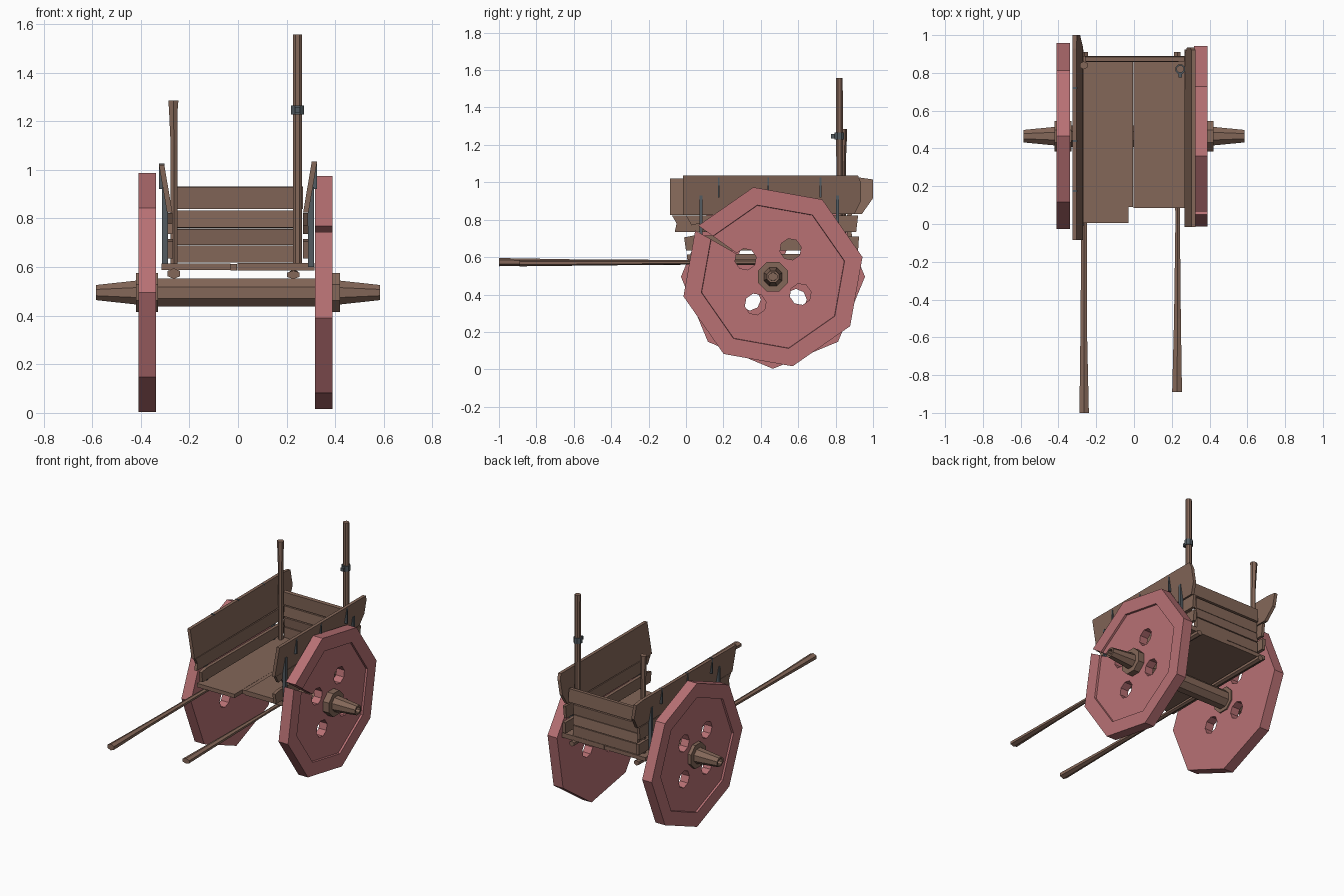
import bpy, bmesh, math
from mathutils import Matrix, Vector

if "Cube" in bpy.data.objects:
    bpy.data.objects.remove(bpy.data.objects["Cube"])


def material(name, col):
    m = bpy.data.materials.new(name)
    m.diffuse_color = (*col, 1)
    m.use_nodes = True
    m.node_tree.nodes["Principled BSDF"].inputs["Base Color"].default_value = m.diffuse_color
    return m


WOOD = material("brown wood", (0.23, 0.135, 0.098))
RED = material("faded red wood", (0.48, 0.165, 0.175))
IRON = material("dark iron", (0.085, 0.105, 0.12))
CY, CZ = 0.465, 0.495      # axle centre


def add(name, bm, mat):
    bmesh.ops.recalc_face_normals(bm, faces=bm.faces)
    me = bpy.data.meshes.new(name)
    bm.to_mesh(me)
    bm.free()
    me.materials.append(mat)
    ob = bpy.data.objects.new(name, me)
    bpy.context.collection.objects.link(ob)
    return ob


def slab(name, pts, x0, x1, mat=WOOD, lean=0.0):
    """Outline in y,z given a thickness in x; can lean outward with height."""
    bm = bmesh.new()
    zb = min(p[1] for p in pts)
    a = [bm.verts.new((x0 + lean * (z - zb), y, z)) for y, z in pts]
    b = [bm.verts.new((x1 + lean * (z - zb), y, z)) for y, z in pts]
    bm.faces.new(a)
    bm.faces.new(b)
    for i in range(len(a)):
        j = (i + 1) % len(a)
        bm.faces.new((a[i], a[j], b[j], b[i]))
    return add(name, bm, mat)


def box(name, lo, hi, mat=WOOD, tilt=0.0):
    ob = slab(name, [(lo[1], lo[2]), (hi[1], lo[2]), (hi[1], hi[2]), (lo[1], hi[2])], lo[0], hi[0], mat)
    if tilt:
        c = (Vector(lo) + Vector(hi)) / 2
        ob.data.transform(Matrix.Translation(c) @ Matrix.Rotation(tilt, 4, 'X') @ Matrix.Translation(-c))
    return ob


def beam(name, axis, stations, n=6, mat=WOOD, inset=0.0):
    """Loft of n-sided rings; station = (centre, half size u, half size v)."""
    bm = bmesh.new()
    rings = []
    for c, hu, hv in stations:
        ring = []
        for k in range(n):
            t = 2 * math.pi * (k + 0.5) / n
            s = 1 / math.cos(math.pi / n)
            u, v = hu * s * math.cos(t), hv * s * math.sin(t)
            off = {'x': (0, u, v), 'y': (u, 0, v), 'z': (u, v, 0)}[axis]
            ring.append(bm.verts.new(Vector(c) + Vector(off)))
        rings.append(ring)
    for r, q in zip(rings, rings[1:]):
        for k in range(n):
            bm.faces.new((r[k], r[(k + 1) % n], q[(k + 1) % n], q[k]))
    bm.faces.new(rings[0])
    cap = bm.faces.new(rings[-1])
    if inset:      # hollow end
        bmesh.ops.recalc_face_normals(bm, faces=bm.faces)
        bmesh.ops.inset_individual(bm, faces=[cap], thickness=inset, depth=0)
        bmesh.ops.inset_individual(bm, faces=[cap], thickness=0.001, depth=-0.03)
    return add(name, bm, mat)


def cut(ob, cutter):
    m = ob.modifiers.new("cut", 'BOOLEAN')
    m.operation, m.solver, m.object = 'DIFFERENCE', 'EXACT', cutter
    dg = bpy.context.evaluated_depsgraph_get()
    me = bpy.data.meshes.new_from_object(ob.evaluated_get(dg))
    ob.modifiers.clear()
    ob.data = me
    bpy.data.objects.remove(cutter)


def disc(bm, r, depth, y=0, z=0):
    mat = Matrix.Translation((0, y, z)) @ Matrix.Rotation(math.pi / 2, 4, 'Y')
    bmesh.ops.create_cone(bm, cap_ends=True, segments=8, radius1=r, radius2=r, depth=depth, matrix=mat)


def wheel(name, side, xc, r, spin, cracked):
    bm = bmesh.new()
    disc(bm, r, 0.072)
    bm.normal_update()
    cap = [f for f in bm.faces if f.normal.x * side > 0.9]
    bmesh.ops.inset_individual(bm, faces=cap, thickness=0.098, depth=0)
    bmesh.ops.inset_individual(bm, faces=cap, thickness=0.002, depth=-0.013)
    ob = add(name, bm, RED)
    holes = bmesh.new()
    for k in range(4):
        t = math.radians(45 + 90 * k)
        disc(holes, 0.058, 0.3, 0.174 * math.cos(t), 0.174 * math.sin(t))
    cut(ob, add("hole_cutter", holes, RED))
    if cracked:    # split running from the rim to a hole
        t = math.radians(135)
        wedge = [(math.cos(t + d) * q, math.sin(t + d) * q) for q, d in ((0.19, 0), (0.55, 0.033), (0.55, -0.033))]
        cut(ob, slab("crack_cutter", wedge, -0.2, 0.2))
    ob.data.transform(Matrix.Translation((xc, CY, CZ)) @ Matrix.Rotation(spin, 4, 'X'))


# wheels
wheel("left_wheel", -1, -0.374, 0.492, 0, False)
wheel("right_wheel", 1, 0.353, 0.49, math.radians(12.4), True)

# axle, hubs and tapered axle ends
beam("axle", 'x', [((-0.36, CY, CZ), 0.057, 0.057), ((0.36, CY, CZ), 0.057, 0.057)], 8)
for s, side in ((-1, "left"), (1, "right")):
    beam(side + "_hub", 'x', [((s * 0.33, CY, CZ), 0.08, 0.08), ((s * 0.42, CY, CZ), 0.08, 0.08)], 8)
    beam(side + "_axle_end", 'x', [((s * 0.41, CY, CZ), 0.05, 0.05), ((s * 0.585, CY, CZ), 0.033, 0.031)], 8, inset=0.012)

# shafts running under the floor
beam("left_shaft", 'y', [((-0.264, -1, 0.573), 0.025, 0.019), ((-0.266, -0.6, 0.572), 0.018, 0.014),
                         ((-0.264, 0, 0.572), 0.015, 0.011), ((-0.262, 0.91, 0.572), 0.018, 0.016)], 6)
beam("right_shaft", 'y', [((0.228, -0.89, 0.568), 0.026, 0.015), ((0.23, -0.5, 0.57), 0.018, 0.013),
                          ((0.231, 0, 0.572), 0.012, 0.01), ((0.229, 0.91, 0.572), 0.018, 0.016)], 6)

# floor boards
box("left_floor", (-0.315, 0.005, 0.588), (-0.03, 0.89, 0.614))
box("middle_floor", (-0.03, 0.09, 0.586), (-0.004, 0.89, 0.613))
slab("right_floor", [(0.085, 0.585), (0.89, 0.585), (0.89, 0.617), (0.085, 0.617)], -0.003, 0.315)

# side boards
slab("left_top_board", [(-0.085, 0.825), (0.94, 0.83), (1.0, 0.915), (1.0, 1.015), (0.93, 1.025), (-0.085, 1.02)],
     -0.292, -0.27, lean=-0.17)
slab("right_top_board", [(-0.015, 0.825), (0.90, 0.83), (0.935, 0.9), (0.935, 1.0), (0.92, 1.035), (-0.015, 1.035)],
     0.268, 0.29, lean=0.17)
slab("left_middle_board", [(-0.06, 0.735), (0.91, 0.735), (0.92, 0.822), (-0.075, 0.822), (-0.05, 0.78)], -0.29, -0.27)
slab("right_middle_board", [(0.1, 0.735), (0.91, 0.735), (0.92, 0.822), (0.0, 0.822), (0.03, 0.77), (0.07, 0.78)], 0.268, 0.288)
for s, side in ((-1, "left"), (1, "right")):
    a, b = sorted((s * 0.268, s * 0.29))
    slab(side + "_low_board", [(0.0, 0.635), (0.92, 0.635), (0.925, 0.71), (0.04, 0.715), (-0.01, 0.705)], a, b)
    # iron straps and clips
    a, b = sorted((s * 0.288, s * 0.312))
    for y in (0.08, 0.81):
        box(side + "_strap", (a, y - 0.009, 0.6), (b, y + 0.009, 0.93), IRON)
    a, b = sorted((s * 0.302, s * 0.325))
    for y in (0.175, 0.44, 0.72):
        box(side + "_clip", (a, y - 0.005, 0.92), (b, y + 0.005, 1.025), IRON)

# tail boards
box("tail_board_1", (-0.255, 0.862, 0.618), (0.235, 0.888, 0.688))
box("tail_board_2", (-0.255, 0.862, 0.692), (0.235, 0.886, 0.757), tilt=0.12)
box("tail_board_3", (-0.255, 0.86, 0.762), (0.235, 0.884, 0.832), tilt=-0.08)
box("tail_board_4", (-0.26, 0.862, 0.84), (0.268, 0.888, 0.93), tilt=0.06)

# rear posts and the iron clasp
beam("left_post", 'z', [((-0.263, 0.837, 0.6), 0.014, 0.015), ((-0.263, 0.837, 1.1), 0.014, 0.015),
                        ((-0.266, 0.84, 1.25), 0.018, 0.018), ((-0.266, 0.84, 1.285), 0.021, 0.018)], 6)
beam("right_post", 'z', [((0.245, 0.822, 0.6), 0.018, 0.017), ((0.245, 0.82, 1.557), 0.019, 0.018)], 8)
beam("post_clasp", 'z', [((0.245, 0.82, 1.228), 0.026, 0.025), ((0.245, 0.82, 1.265), 0.026, 0.025)], 8, IRON)
box("clasp_bolt", (0.235, 0.776, 1.235), (0.255, 0.81, 1.258), IRON)
